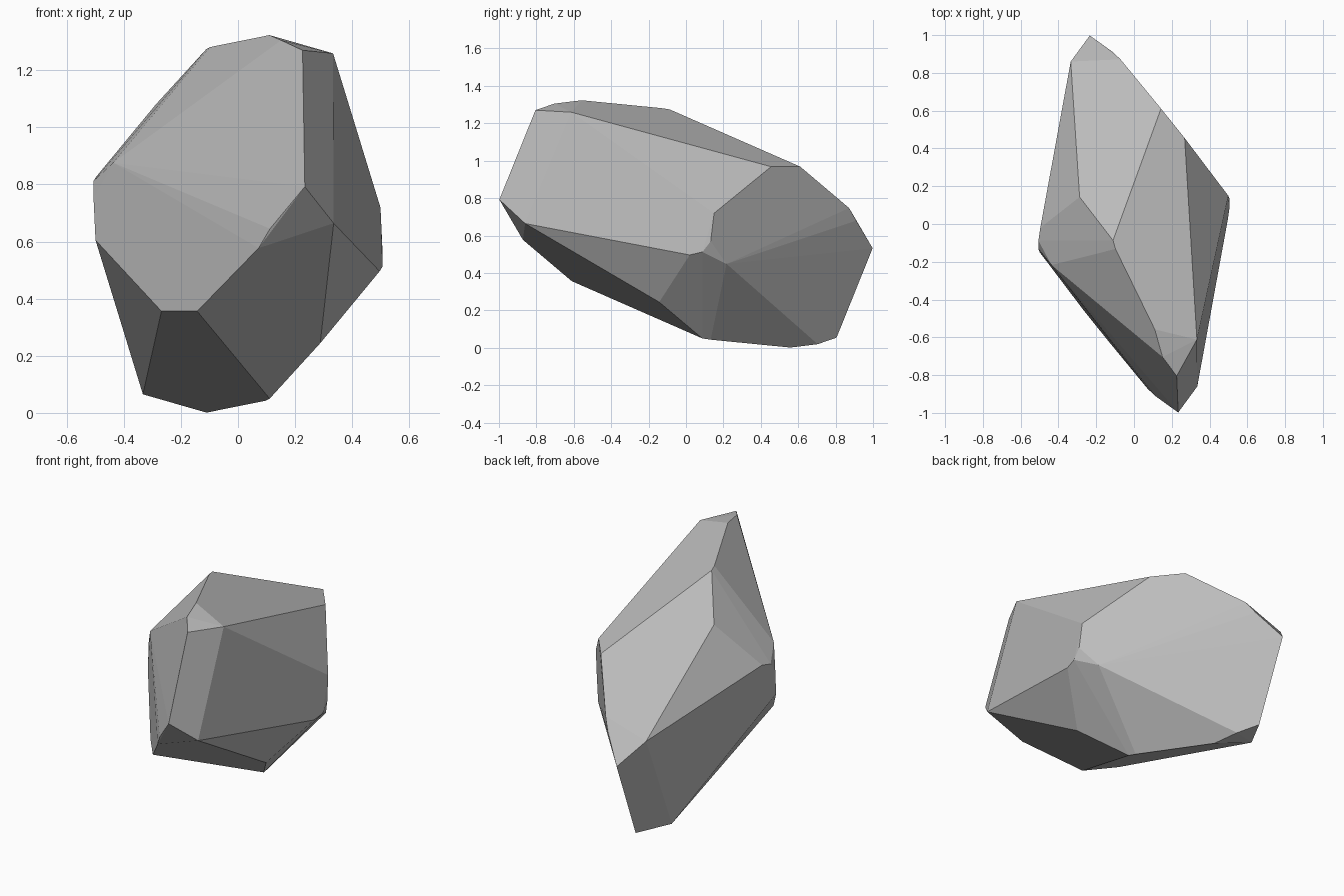
import bpy
import bmesh
import math
from mathutils import Vector

cube = bpy.data.objects.get("Cube")
if cube:
    bpy.data.objects.remove(cube, do_unlink=True)

# Stone colour
stone = bpy.data.materials.new("stone_grey")
grey = (0.5, 0.5, 0.5, 1.0)
stone.diffuse_color = grey
stone.use_nodes = True
stone.node_tree.nodes["Principled BSDF"].inputs["Base Color"].default_value = grey

# Half of the corners; the other half is their reflection through the centre
centre = Vector((0, 0, 0.662))
front_tip = [(0.234, -0.998, 0.792), (0.335, -0.86, 0.664),
             (0.112, -0.91, 0.645), (0.072, -0.872, 0.577)]
top_ridge = [(0.226, -0.805, 1.27), (0.333, -0.612, 1.259), (0.151, -0.704, 1.305),
             (0.11, -0.558, 1.323), (-0.098, -0.132, 1.281), (-0.111, -0.087, 1.274)]
right_flank = [(-0.288, 0.143, 1.08), (-0.437, -0.217, 0.876), (-0.496, -0.02, 0.828),
               (-0.506, -0.088, 0.812), (-0.506, -0.132, 0.755), (-0.499, -0.15, 0.605)]
rear_slope = [(0.143, 0.611, 0.968), (0.268, 0.455, 0.968)]

# Wrap the corners in a convex shell and merge the nearly flat facets
bm = bmesh.new()
for corner in front_tip + top_ridge + right_flank + rear_slope:
    point = Vector(corner)
    bm.verts.new(point)
    bm.verts.new(2 * centre - point)
hull = bmesh.ops.convex_hull(bm, input=bm.verts[:])
loose = [v for v in bm.verts if not v.link_faces]
bmesh.ops.delete(bm, geom=loose, context="VERTS")
bmesh.ops.dissolve_limit(bm, angle_limit=math.radians(2),
                         verts=bm.verts[:], edges=bm.edges[:])
bmesh.ops.recalc_face_normals(bm, faces=bm.faces[:])

mesh = bpy.data.meshes.new("rock")
bm.to_mesh(mesh)
bm.free()
mesh.materials.append(stone)
rock = bpy.data.objects.new("rock", mesh)
bpy.context.collection.objects.link(rock)
